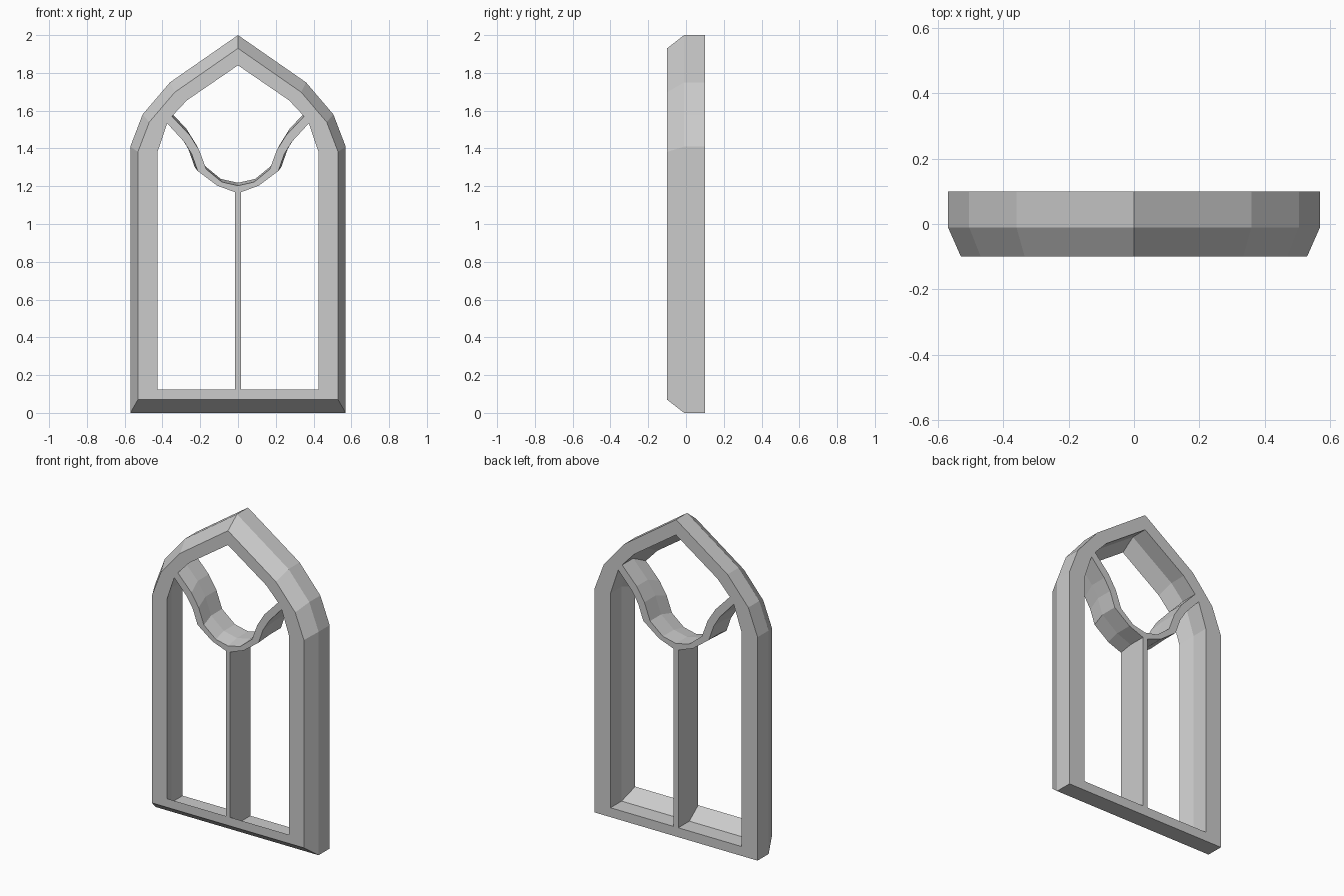
import bpy
import bmesh
from mathutils import Vector

cube = bpy.data.objects.get("Cube")
if cube:
    bpy.data.objects.remove(cube, do_unlink=True)

stone = bpy.data.materials.new("grey_stone")
stone.use_nodes = True
grey = (0.6, 0.6, 0.6, 1.0)
stone.diffuse_color = grey
stone.node_tree.nodes["Principled BSDF"].inputs["Base Color"].default_value = grey

TAPER = 0.93            # front face scale about the window centre
CENTRE = Vector((0, 1))
LAYERS = [(0.1, 1.0), (-0.01, 1.0), (-0.1, TAPER)]   # depth, scale


def mirrored(points):
    """Close a half profile that runs from the bottom up to the centre line."""
    other = [(-x, z) for x, z in reversed(points) if x > 0]
    return points + other


def full_size(points):
    """Enlarge a front face outline to the size of the straight back part."""
    return [tuple(CENTRE + (Vector(p) - CENTRE) / TAPER) for p in points]


# Outer pointed arch
arch = mirrored([(0.57, 0), (0.57, 1.41), (0.505, 1.58), (0.36, 1.75), (0, 2)])

# Upper light, with a pointed head and a curved base
upper_light = full_size(mirrored([
    (0, 1.203), (0.085, 1.222), (0.168, 1.29), (0.205, 1.39), (0.255, 1.47),
    (0.35, 1.57), (0.27, 1.655), (0, 1.84)]))

# Tall lights on both sides of the central bar
left_light = full_size([
    (0.015, 0.125), (0.425, 0.125), (0.425, 1.385), (0.375, 1.533),
    (0.286, 1.436), (0.245, 1.37), (0.213, 1.28), (0.11, 1.203), (0.015, 1.168)])
right_light = [(-x, z) for x, z in left_light]

bm = bmesh.new()
cap_edges = {0: [], len(LAYERS) - 1: []}
for outline in (arch, upper_light, left_light, right_light):
    rings = []
    for depth, scale in LAYERS:
        ring = []
        for p in outline:
            q = CENTRE + (Vector(p) - CENTRE) * scale
            ring.append(bm.verts.new((q.x, depth, q.y)))
        rings.append(ring)
    n = len(outline)
    # Walls between the depth layers
    for a, b in zip(rings, rings[1:]):
        for i in range(n):
            j = (i + 1) % n
            bm.faces.new((a[i], a[j], b[j], b[i]))
    for layer, edges in cap_edges.items():
        ring = rings[layer]
        edges += [bm.edges.get((ring[i], ring[(i + 1) % n])) for i in range(n)]

# Flat back and front faces, pierced by the lights
for layer, edges in cap_edges.items():
    bmesh.ops.triangle_fill(bm, edges=edges, use_beauty=True, use_dissolve=False,
                            normal=(0, 1 if layer == 0 else -1, 0))
bmesh.ops.recalc_face_normals(bm, faces=bm.faces)

mesh = bpy.data.meshes.new("window_frame")
bm.to_mesh(mesh)
bm.free()
mesh.materials.append(stone)
window = bpy.data.objects.new("window_frame", mesh)
bpy.context.collection.objects.link(window)
